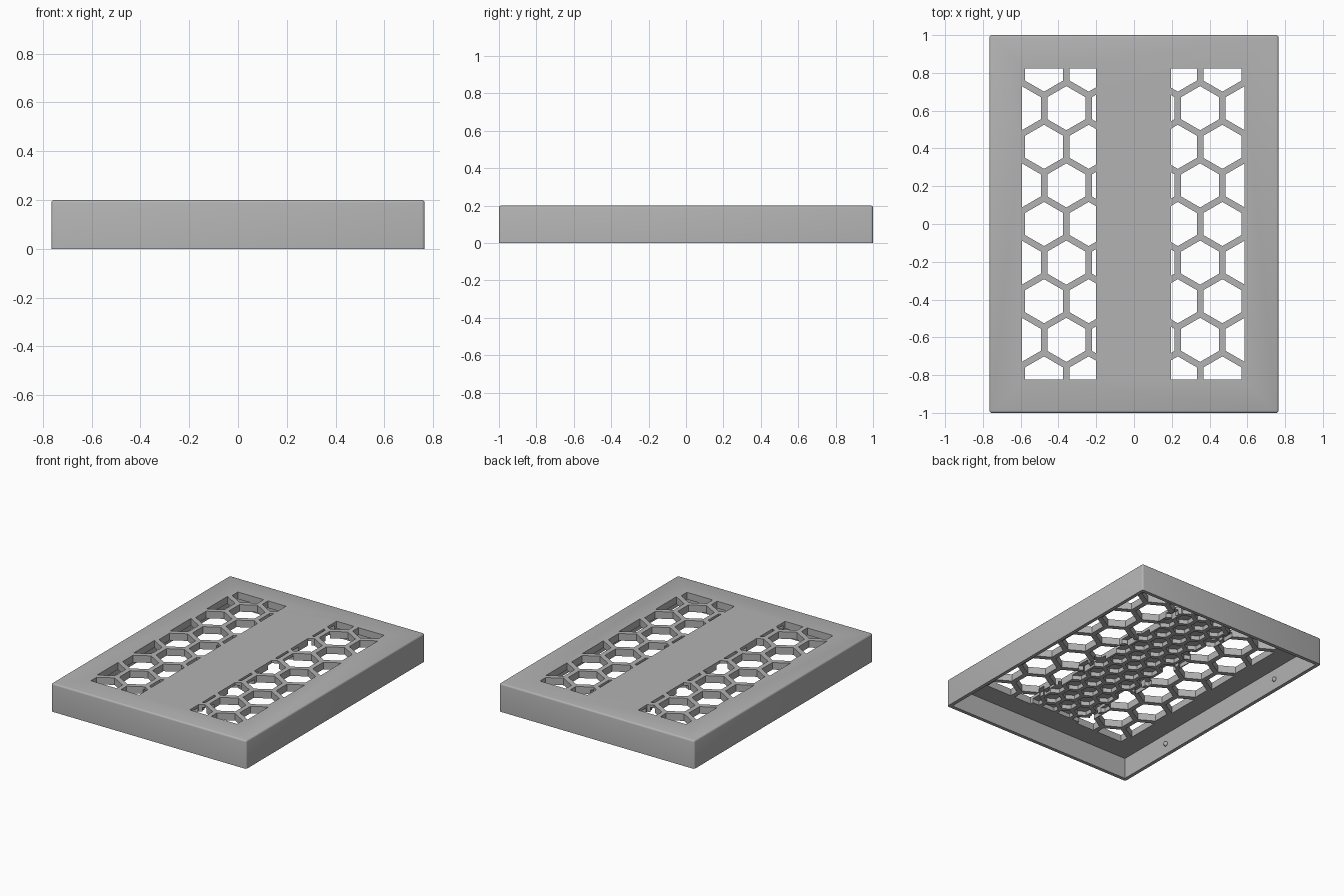
import bpy
import bmesh
import math

WIDTH, LENGTH, HEIGHT = 1.53, 2.0, 0.2
WALL, CEILING = 0.025, 0.15
EDGE = 0.012

if "Cube" in bpy.data.objects:
    bpy.data.objects.remove(bpy.data.objects["Cube"], do_unlink=True)

grey = bpy.data.materials.new("plain grey")
grey.use_nodes = True
grey.diffuse_color = (0.45, 0.45, 0.45, 1)
grey.node_tree.nodes["Principled BSDF"].inputs["Base Color"].default_value = grey.diffuse_color


def make_object(name, bm):
    bmesh.ops.recalc_face_normals(bm, faces=bm.faces[:])
    mesh = bpy.data.meshes.new(name)
    bm.to_mesh(mesh)
    bm.free()
    obj = bpy.data.objects.new(name, mesh)
    bpy.context.collection.objects.link(obj)
    mesh.materials.append(grey)
    return obj


def box(bm, size, centre):
    verts = bmesh.ops.create_cube(bm, size=1)["verts"]
    bmesh.ops.scale(bm, vec=size, verts=verts)
    bmesh.ops.translate(bm, vec=centre, verts=verts)


def clip(points, axis, limit, sign):
    """Keep the part of a convex outline on one side of an axis limit."""
    kept = []
    for a, b in zip(points, points[1:] + points[:1]):
        da, db = sign * (limit - a[axis]), sign * (limit - b[axis])
        if da >= 0:
            kept.append(a)
        if da * db < 0:
            t = da / (da - db)
            kept.append((a[0] + t * (b[0] - a[0]), a[1] + t * (b[1] - a[1])))
    return kept


def honeycomb(bm, pitch, rib, x_range, y_range, z_range, x_offset=0):
    """Add hexagonal prisms on a staggered grid, trimmed to a rectangle."""
    radius = (pitch - rib) / math.sqrt(3)
    row_step = pitch * math.sqrt(3) / 2
    rows = int(1 / row_step) + 1
    columns = int(1 / pitch) + 1
    for row in range(-rows, rows + 1):
        for col in range(-columns, columns + 1):
            cx = x_offset + pitch * (col + 0.5 * (row % 2))
            cy = row * row_step
            outline = [(cx + radius * math.sin(i * math.pi / 3),
                        cy + radius * math.cos(i * math.pi / 3)) for i in range(6)]
            for axis, limits in ((0, x_range), (1, y_range)):
                outline = clip(outline, axis, limits[0], -1)
                outline = clip(outline, axis, limits[1], 1)
            if len(outline) < 3:
                continue
            face = bm.faces.new([bm.verts.new((x, y, z_range[0])) for x, y in outline])
            top = bmesh.ops.extrude_face_region(bm, geom=[face])["geom"]
            bmesh.ops.translate(bm, vec=(0, 0, z_range[1] - z_range[0]),
                                verts=[v for v in top if isinstance(v, bmesh.types.BMVert)])


def cut(target, name, bm):
    cutter = make_object(name, bm)
    cutter.hide_render = True
    mod = target.modifiers.new(name, "BOOLEAN")
    mod.operation, mod.solver, mod.object = "DIFFERENCE", "EXACT", cutter
    bpy.context.view_layer.objects.active = target
    bpy.ops.object.modifier_apply(modifier=mod.name)
    bpy.data.objects.remove(cutter, do_unlink=True)


# Outer cover with softened top and corner edges
bm = bmesh.new()
box(bm, (WIDTH, LENGTH, HEIGHT), (0, 0, HEIGHT / 2))
soft = [e for e in bm.edges if max(v.co.z for v in e.verts) > 0.1]
bmesh.ops.bevel(bm, geom=soft, offset=EDGE, segments=3, profile=0.5, affect="EDGES")
cover = make_object("vent_cover", bm)

# Hollow underside
bm = bmesh.new()
box(bm, (WIDTH - 2 * WALL, LENGTH - 2 * WALL, CEILING + 0.1), (0, 0, CEILING / 2 - 0.05))
cut(cover, "cavity", bm)

# Two strips of open honeycomb
bm = bmesh.new()
for strip in ((-0.594, -0.2), (0.197, 0.586)):
    honeycomb(bm, 0.236, 0.034, strip, (-0.823, 0.823), (0.1, 0.3), x_offset=-0.004)
cut(cover, "vent_holes", bm)

# Fine honeycomb pockets under the solid middle band
bm = bmesh.new()
honeycomb(bm, 0.13, 0.028, (-0.25, 0.25), (-0.8, 0.8), (0.1, 0.18))
cut(cover, "underside_pockets", bm)

# Small snap bumps on the inside of the long walls
for side, label in ((1, "left"), (-1, "right")):
    for y, place in ((-0.555, "front"), (0.555, "back")):
        bm = bmesh.new()
        bmesh.ops.create_uvsphere(bm, u_segments=16, v_segments=8, radius=0.017)
        bmesh.ops.translate(bm, vec=(side * (WIDTH / 2 - WALL), y, 0.075), verts=bm.verts[:])
        make_object(f"snap_bump_{place}_{label}", bm)

# Smooth shading with crisp edges
bpy.ops.object.select_all(action="DESELECT")
for obj in bpy.context.collection.objects:
    if obj.type == "MESH" and obj.name.startswith(("vent_cover", "snap_bump")):
        obj.select_set(True)
        bpy.context.view_layer.objects.active = obj
bpy.ops.object.shade_smooth_by_angle(angle=math.radians(35))
